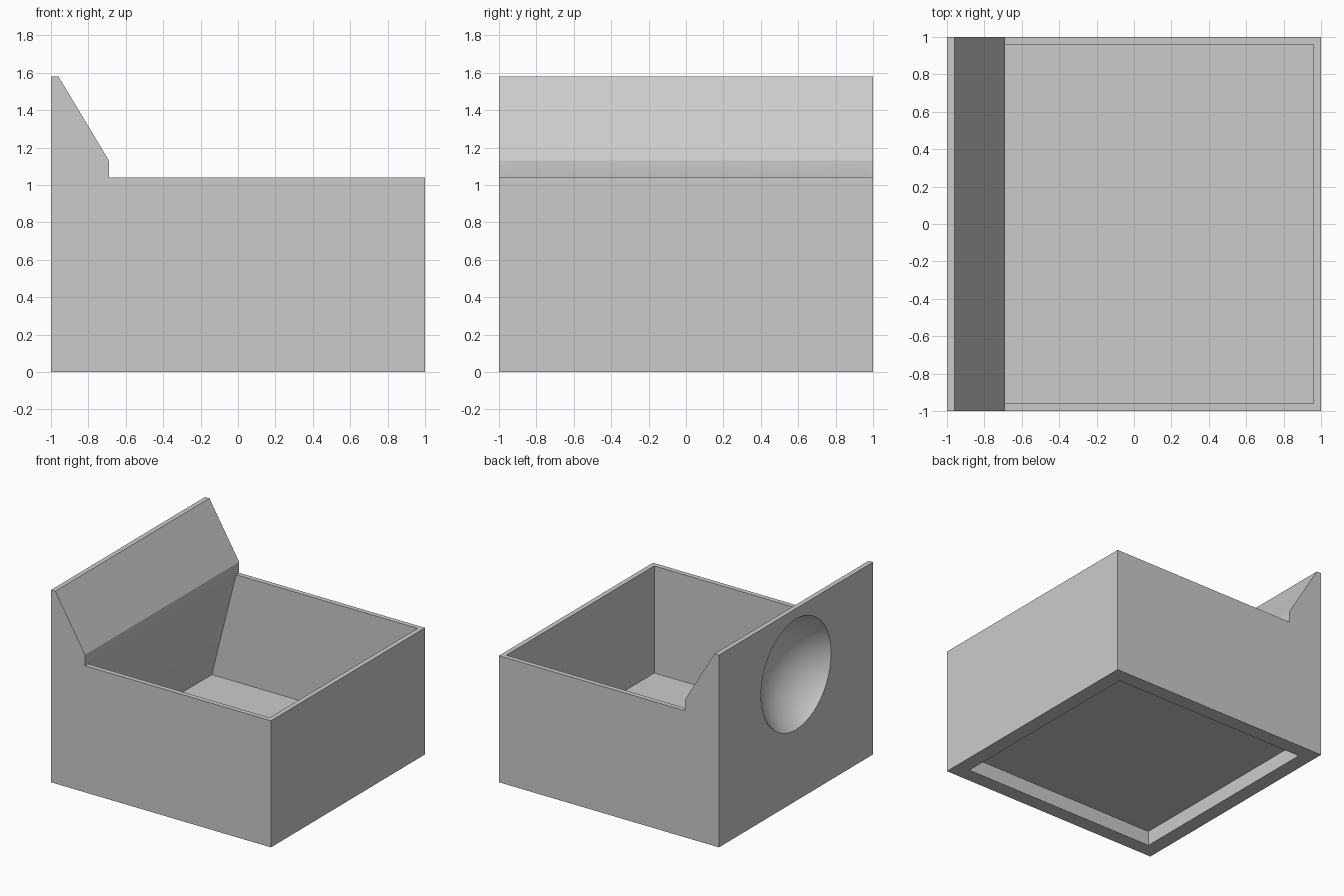
import bpy
import bmesh
import math
from mathutils import Matrix

cube = bpy.data.objects.get("Cube")
if cube:
    bpy.data.objects.remove(cube, do_unlink=True)

# Single grey material
grey = bpy.data.materials.new("plain_grey")
grey.use_nodes = True
colour = (0.6, 0.6, 0.6, 1)
grey.diffuse_color = colour
grey.node_tree.nodes["Principled BSDF"].inputs["Base Color"].default_value = colour


def finish(name, bm):
    bmesh.ops.recalc_face_normals(bm, faces=bm.faces)
    mesh = bpy.data.meshes.new(name)
    bm.to_mesh(mesh)
    bm.free()
    mesh.materials.append(grey)
    obj = bpy.data.objects.new(name, mesh)
    bpy.context.collection.objects.link(obj)
    return obj


def extrude_profile(name, points, half_width):
    """Solid with an (x, z) outline, extruded along y."""
    bm = bmesh.new()
    face = bm.faces.new([bm.verts.new((x, -half_width, z)) for x, z in points])
    new = bmesh.ops.extrude_face_region(bm, geom=[face])["geom"]
    verts = [v for v in new if isinstance(v, bmesh.types.BMVert)]
    bmesh.ops.translate(bm, verts=verts, vec=(0, 2 * half_width, 0))
    return finish(name, bm)


RIM, FLOOR, LIP = 1.04, 0.16, -0.69
WALL, FOOT = 0.04, 0.12
INNER = 1 - WALL

# Body with the raised wedge along one side
body = extrude_profile("bin_body", [
    (-1, 0), (1, 0), (1, RIM), (LIP, RIM), (LIP, 1.13), (-INNER, 1.58), (-1, 1.58)], 1)

# Open compartment with one leaning wall
compartment = extrude_profile("compartment_cutter", [
    (LIP, RIM), (-0.91, FLOOR), (INNER, FLOOR), (INNER, 1.3), (LIP, 1.3)], INNER)

# Shallow recess under the floor
edge = 1 - FOOT
recess = extrude_profile("base_recess_cutter", [
    (-edge, -0.1), (edge, -0.1), (edge, FOOT), (-edge, FOOT)], edge)

# Round dish in the tall side
radius, depth = 0.455, 0.25
ball = (radius ** 2 + depth ** 2) / (2 * depth)
bm = bmesh.new()
bmesh.ops.create_uvsphere(
    bm, u_segments=48, v_segments=32, radius=ball,
    matrix=Matrix.Translation((-1 + depth - ball, 0, RIM)) @ Matrix.Rotation(math.pi / 2, 4, "Y"))
dish = finish("dish_cutter", bm)
for poly in dish.data.polygons:
    poly.use_smooth = True

# Carve the body
bpy.context.view_layer.objects.active = body
for cutter in (compartment, recess, dish):
    mod = body.modifiers.new(cutter.name, "BOOLEAN")
    mod.operation = "DIFFERENCE"
    mod.solver = "EXACT"
    mod.object = cutter
    bpy.ops.object.modifier_apply(modifier=mod.name)
    bpy.data.objects.remove(cutter, do_unlink=True)

# Smooth the dish and the soft bend below the lip
bpy.ops.object.select_all(action="DESELECT")
body.select_set(True)
bpy.ops.object.shade_smooth_by_angle(angle=math.radians(30))
